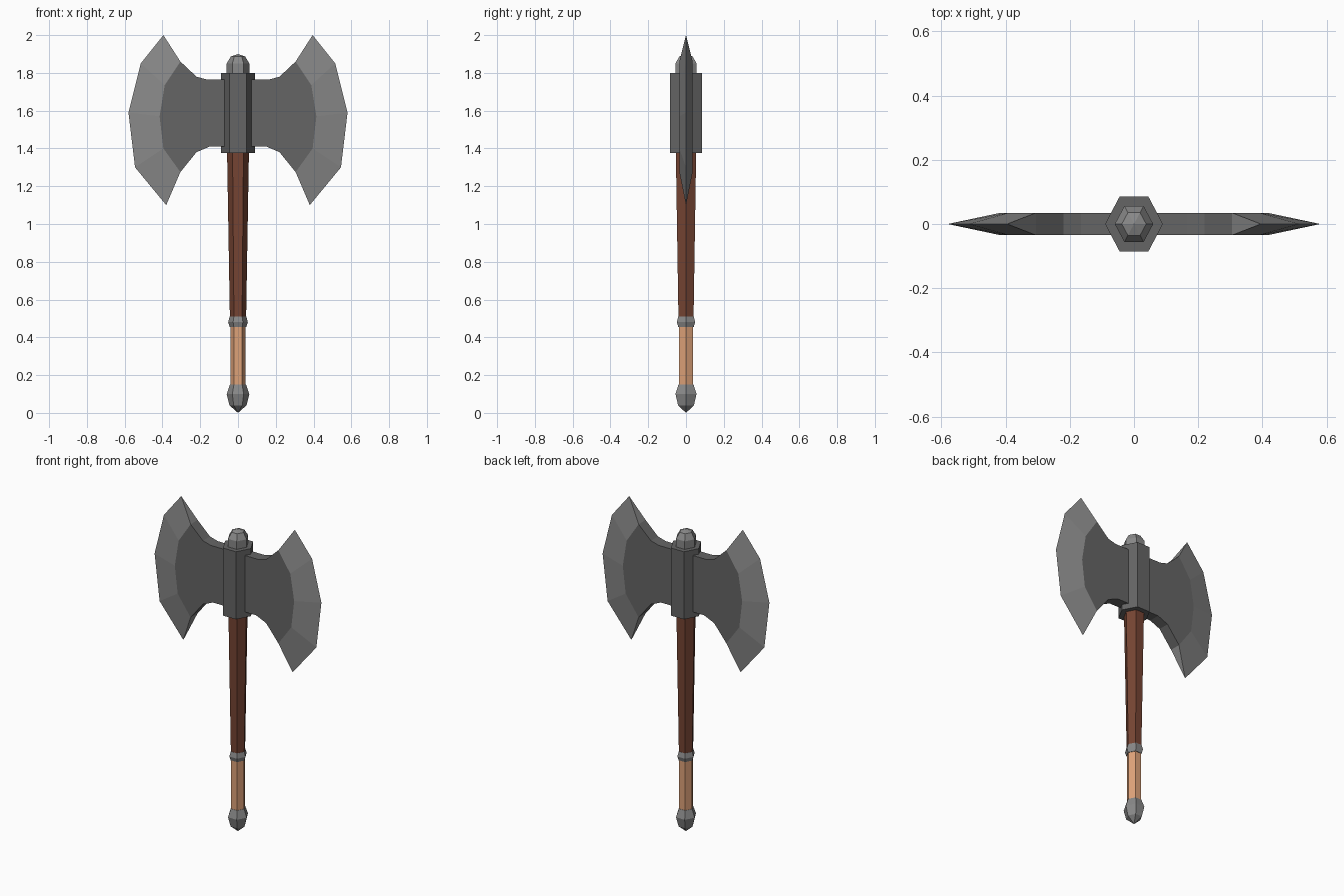
import bpy, bmesh, math

if "Cube" in bpy.data.objects:
    bpy.data.objects.remove(bpy.data.objects["Cube"])

def material(name, rgb):
    m = bpy.data.materials.new(name)
    m.diffuse_color = (*rgb, 1)
    m.use_nodes = True
    m.node_tree.nodes["Principled BSDF"].inputs["Base Color"].default_value = m.diffuse_color
    return m

DARK = material("dark steel", (0.13, 0.13, 0.13))
LIGHT = material("light steel", (0.25, 0.25, 0.25))
WOOD = material("brown wood", (0.18, 0.058, 0.033))
GRIP = material("tan leather", (0.73, 0.36, 0.19))

def finish(bm, name, *mats):
    bmesh.ops.recalc_face_normals(bm, faces=bm.faces)
    mesh = bpy.data.meshes.new(name)
    bm.to_mesh(mesh)
    bm.free()
    for m in mats:
        mesh.materials.append(m)
    ob = bpy.data.objects.new(name, mesh)
    bpy.context.collection.objects.link(ob)
    return ob

def hex_lathe(name, mat, profile, sy=0.93):
    """Six-sided stack of rings from (radius, z); radius 0 makes a tip."""
    bm = bmesh.new()
    rings = []
    for r, z in profile:
        if r == 0:
            rings.append([bm.verts.new((0, 0, z))] * 6)
        else:
            rings.append([bm.verts.new((r * math.cos(i * math.pi / 3),
                                        r * sy * math.sin(i * math.pi / 3) / math.sin(math.pi / 3), z))
                          for i in range(6)])
    for a, b in zip(rings, rings[1:]):
        for i in range(6):
            j = (i + 1) % 6
            bm.faces.new(dict.fromkeys((a[i], a[j], b[j], b[i])))
    for ring in (rings[0], rings[-1]):
        if ring[0] is not ring[1]:
            bm.faces.new(ring)
    return finish(bm, name, mat)

# Shaft parts, bottom to top
hex_lathe("pommel", LIGHT, [(0, 0), (0.045, 0.04), (0.06, 0.1), (0.043, 0.15)])
hex_lathe("grip", GRIP, [(0.041, 0.14), (0.041, 0.46)])
hex_lathe("grip_ring", LIGHT, [(0.044, 0.455), (0.052, 0.48), (0.044, 0.51)])
hex_lathe("handle", WOOD, [(0.043, 0.505), (0.058, 1.39)])
hex_lathe("collar", DARK, [(0.09, 1.375), (0.09, 1.8)], 0.945)
hex_lathe("top_cap", LIGHT, [(0.06, 1.79), (0.06, 1.85), (0.038, 1.887), (0, 1.9)])

# Double blade: flat body plus bevelled cutting edge, mirrored across x
T = 0.035
upper = [(0, 1.765), (0.165, 1.765), (0.22, 1.78)]
inner = [(0.305, 1.86), (0.388, 1.735), (0.415, 1.57), (0.395, 1.4), (0.305, 1.275)]
lower = [(0.22, 1.38), (0.15, 1.41), (0, 1.41)]
outer = [(0.395, 2.0), (0.515, 1.85), (0.58, 1.59), (0.545, 1.3), (0.38, 1.1)]
bm = bmesh.new()
front, back = ([bm.verts.new((x, y, z)) for x, z in upper + inner + lower] for y in (-T, T))
edge = [bm.verts.new((x, 0, z)) for x, z in outer]
for side in (front, back):
    bm.faces.new(side)
    rim = side[3:8]
    for i in range(4):
        bm.faces.new((rim[i], rim[i + 1], edge[i + 1], edge[i])).material_index = 1
for i in (0, 1, 2, 7, 8, 9):
    bm.faces.new((front[i], front[i + 1], back[i + 1], back[i]))
for i, tip in ((3, edge[0]), (7, edge[4])):
    bm.faces.new((front[i], back[i], tip)).material_index = 1
blade = finish(bm, "double_blade", DARK, LIGHT)
mir = blade.modifiers.new("mirror", 'MIRROR')
mir.use_axis[0] = True
